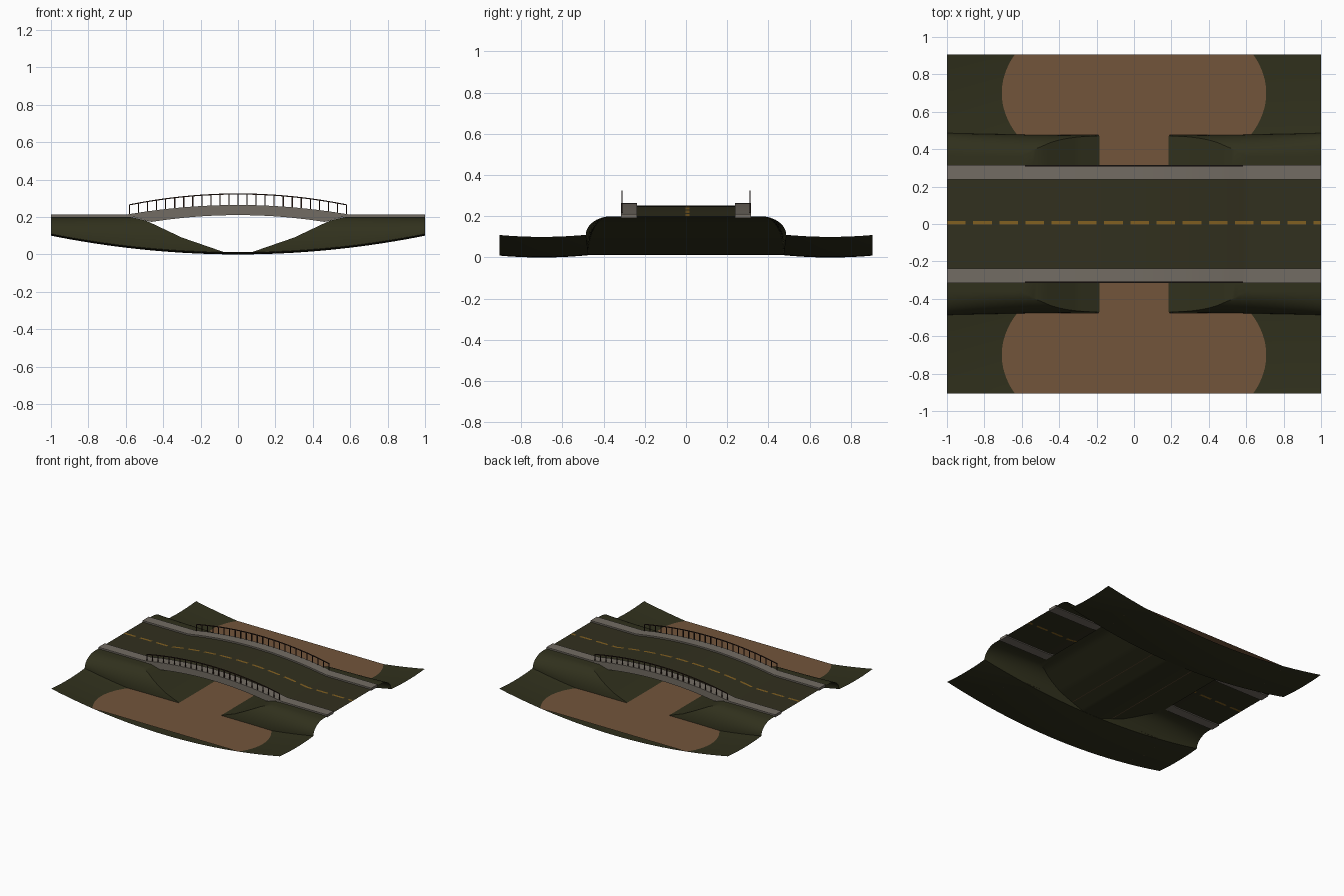
import bpy, math

cube = bpy.data.objects.get("Cube")
if cube:
    bpy.data.objects.remove(cube)


def material(name, rgb):
    m = bpy.data.materials.new(name)
    m.use_nodes = True
    m.diffuse_color = (*rgb, 1)
    m.node_tree.nodes["Principled BSDF"].inputs["Base Color"].default_value = (*rgb, 1)
    return m


GRASS = material("dark_grass", (0.030, 0.030, 0.012))
MUD = material("muddy_water", (0.17, 0.09, 0.044))
ASPHALT = material("asphalt", (0.031, 0.029, 0.013))
STONE = material("grey_stone", (0.17, 0.15, 0.125))
PAINT = material("yellow_paint", (0.22, 0.115, 0.015))
IRON = material("dark_iron", (0.028, 0.013, 0.009))


def make(name, verts, faces, mats, rule=None, smooth=True):
    mesh = bpy.data.meshes.new(name)
    mesh.from_pydata(verts, [], faces)
    for m in mats:
        mesh.materials.append(m)
    if rule:
        for p in mesh.polygons:
            p.material_index = rule(p.index)
    ob = bpy.data.objects.new(name, mesh)
    bpy.context.collection.objects.link(ob)
    if smooth:
        bpy.ops.object.select_all(action='DESELECT')
        ob.select_set(True)
        bpy.context.view_layer.objects.active = ob
        bpy.ops.object.shade_smooth_by_angle(angle=math.radians(30))


def sheet(name, columns, mats, rule=lambda i, j: 0, keep=lambda i, j: True, flip=False):
    """Grid surface from a list of equal length point columns."""
    n = len(columns[0])
    verts = [p for c in columns for p in c]
    cells = [(i, j) for i in range(len(columns) - 1) for j in range(n - 1) if keep(i, j)]
    faces = [(i * n + j, (i + 1) * n + j, (i + 1) * n + j + 1, i * n + j + 1) for i, j in cells]
    if flip:
        faces = [f[::-1] for f in faces]
    make(name, verts, faces, mats, lambda k: rule(*cells[k]))


def sweep(name, xs, section, mat):
    """Closed solid: section(x) gives a ring of (y, z) at each x."""
    rings = [[(x, y, z) for y, z in section(x)] for x in xs]
    n = len(rings[0])
    faces = [(i * n + j, i * n + (j + 1) % n, (i + 1) * n + (j + 1) % n, (i + 1) * n + j)
             for i in range(len(xs) - 1) for j in range(n)]
    last = (len(xs) - 1) * n
    faces += [tuple(range(n))[::-1], tuple(range(last, last + n))]
    make(name, [p for r in rings for p in r], [f[::-1] for f in faces], [mat])


def span(a, b, n):
    return [a + (b - a) * i / n for i in range(n + 1)]


# Shape rules
SLOPE = [(0, 0.012), (0.08, 0.014), (0.3, 0.09), (0.49, 0.18), (0.56, 0.198), (0.6, 0.2), (1, 0.2)]
XS = span(-1, 1, 100)
WATER = 0.05


def ground_z(x, y):
    return 0.1 * x * x + 0.22 * (abs(y) - 0.7) ** 2


def bank_z(x):
    x = abs(x)
    for (a, za), (b, zb) in zip(SLOPE, SLOPE[1:]):
        if x <= b + 1e-6:
            return za + (zb - za) * (x - a) / (b - a)
    return 0.2


def foot_y(x):
    return 0.473 + 0.013 * x * x


def deck_z(x):
    return 0.2 + 0.052 * max(0, 1 - (x / 0.6) ** 2)


# Low ground beside the embankment
def low_ground(name, s):
    cols = []
    for x in span(-1, 1, 60):
        ys = span(foot_y(x), 0.905, 16)
        cols.append([(x, s * y, ground_z(x, y)) for y in ys])
    sheet(name, cols, [GRASS], flip=s < 0)


# Embankment sides, crest and the slopes running down under the bridge
def embankment(name, s):
    cols = []
    for x in XS:
        foot = foot_y(x)
        g = ground_z(x, foot)
        cap = max(bank_z(x), g + 0.0005)
        col = []
        for a in span(0, math.asin(min(1, (cap - g) / (0.2 - g))), 12):
            col.append((x, s * (0.36 + (foot - 0.36) * math.cos(a)), g + (0.2 - g) * math.sin(a)))
        col += [(x, s * 0.312, cap), (x, 0, cap)]
        cols.append(col)
    sheet(name, cols, [GRASS],
          keep=lambda i, j: j < 13 or abs(XS[i] + XS[i + 1]) < 1.14, flip=s > 0)


# Flat muddy water, ending where it meets the rising ground
def pool_width(y):
    return math.sqrt((WATER - 0.22 * (abs(y) - 0.7) ** 2) / 0.1)


shore = [(y, pool_width(y)) for y in span(0.475, 0.905, 40)]
rows = [(-y, w) for y, w in shore[::-1]] + [(-0.475, 0.189), (0.475, 0.189)] + shore
sheet("muddy_pool", [[(w, y, WATER), (-w, y, WATER)] for y, w in rows], [MUD], flip=True,
      keep=lambda i, j: rows[i][0] != rows[i + 1][0])

# Road surface with a broken centre line
ROAD_Y = [-0.245, -0.002, 0.016, 0.245]
sheet("road", [[(x, y, deck_z(x)) for y in ROAD_Y] for x in XS], [ASPHALT, PAINT],
      lambda i, j: int(j == 1 and i % 7 < 5))


# Arched bridge slab
def slab(x):
    low = max(0.21 - 0.17 * x * x, bank_z(x) + 0.001)
    high = max(deck_z(x) - 0.004, low + 0.001)
    return [(-0.308, low), (0.308, low), (0.308, high), (-0.308, high)]


sweep("bridge_slab", span(-0.55, 0.55, 50), slab, STONE)


# Kerbs and railings
def railing(name, y):
    r = 0.003
    verts, faces = [], []

    def bar(a, b, dx, dz):
        k = len(verts)
        for px, pz in (a, b):
            for e, f in ((-1, -1), (1, -1), (1, 1), (-1, 1)):
                verts.append((px + e * dx, y + f * r if dx else y + e * r, pz + f * dz))
        faces.extend([(k + q, k + (q + 1) % 4, k + 4 + (q + 1) % 4, k + 4 + q) for q in range(4)])
        faces.extend([(k + 3, k + 2, k + 1, k), (k + 4, k + 5, k + 6, k + 7)])

    xs = span(-0.58, 0.58, 24)
    top = [(x, 0.265 + 0.058 * (1 - (x / 0.58) ** 2)) for x in xs]
    for x, z in top:
        bar((x, deck_z(x) + 0.005), (x, z), r, 0)
    for a, b in zip(top, top[1:]):
        bar(a, b, 0, r)
    make(name, verts, faces, [IRON], smooth=False)


for word, s in (("front", -1), ("back", 1)):
    def kerb(x):
        low = deck_z(x) - 0.008
        high = deck_z(x) + 0.012
        ring = [(0.237, low), (0.315, low), (0.315, high), (0.237, high)]
        return ring if s > 0 else [(-y, z) for y, z in ring[::-1]]
    low_ground(word + "_ground", s)
    embankment(word + "_embankment", s)
    sweep(word + "_kerb", XS, kerb, STONE)
    railing(word + "_railing", s * 0.31)
